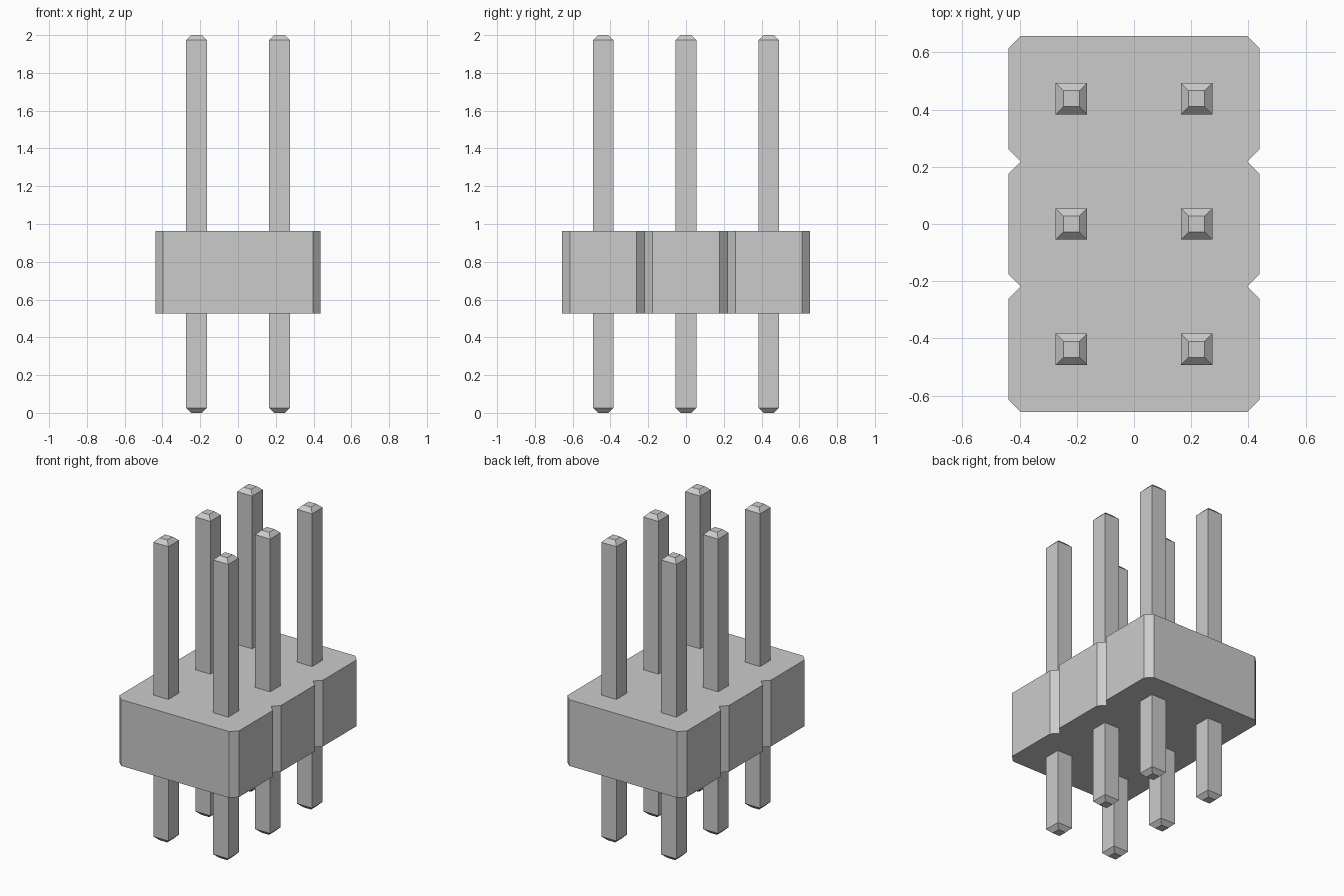
import bpy
import bmesh

cube = bpy.data.objects.get("Cube")
if cube:
    bpy.data.objects.remove(cube, do_unlink=True)

PITCH = 0.438
CUT = 0.042
BODY_BOTTOM, BODY_TOP = 0.525, 0.963
PIN_HALF, TIP_HALF, TIP_HEIGHT = 0.055, 0.028, 0.027
PIN_TOP = 2.0

grey = bpy.data.materials.new("plain_grey")
grey.use_nodes = True
colour = (0.6, 0.6, 0.6, 1)
grey.diffuse_color = colour
grey.node_tree.nodes["Principled BSDF"].inputs["Base Color"].default_value = colour


def finish(name, bm):
    bmesh.ops.recalc_face_normals(bm, faces=bm.faces)
    mesh = bpy.data.meshes.new(name)
    bm.to_mesh(mesh)
    bm.free()
    mesh.materials.append(grey)
    obj = bpy.data.objects.new(name, mesh)
    bpy.context.collection.objects.link(obj)
    return obj


# Housing: each row has chamfered corners, so neighbouring rows meet in notches
right_edge = []
for row in (-1, 0, 1):
    low, high = (row - 0.5) * PITCH, (row + 0.5) * PITCH
    if row == -1:
        right_edge.append((PITCH - CUT, low))
    right_edge += [(PITCH, low + CUT), (PITCH, high - CUT), (PITCH - CUT, high)]
outline = right_edge + [(-x, -y) for x, y in right_edge]

bm = bmesh.new()
base = bm.faces.new([bm.verts.new((x, y, BODY_BOTTOM)) for x, y in outline])
sides = bmesh.ops.extrude_face_region(bm, geom=[base], use_keep_orig=True)
top = [v for v in sides["geom"] if isinstance(v, bmesh.types.BMVert)]
bmesh.ops.translate(bm, verts=top, vec=(0, 0, BODY_TOP - BODY_BOTTOM))
finish("housing", bm)


# Square pins with tapered tips at both ends
def make_pin(name, x, y):
    bm = bmesh.new()
    levels = [(0, TIP_HALF), (TIP_HEIGHT, PIN_HALF),
              (PIN_TOP - TIP_HEIGHT, PIN_HALF), (PIN_TOP, TIP_HALF)]
    corners = [(-1, -1), (1, -1), (1, 1), (-1, 1)]
    rings = [[bm.verts.new((sx * h, sy * h, z)) for sx, sy in corners]
             for z, h in levels]
    for lower, upper in zip(rings, rings[1:]):
        for i in range(4):
            j = (i + 1) % 4
            bm.faces.new((lower[i], lower[j], upper[j], upper[i]))
    bm.faces.new(rings[0])
    bm.faces.new(rings[-1])
    finish(name, bm).location = (x, y, 0)


for row, row_name in ((-1, "front"), (0, "middle"), (1, "back")):
    for side, side_name in ((-1, "right"), (1, "left")):
        make_pin(f"{row_name}_{side_name}_pin", side * PITCH / 2, row * PITCH)
